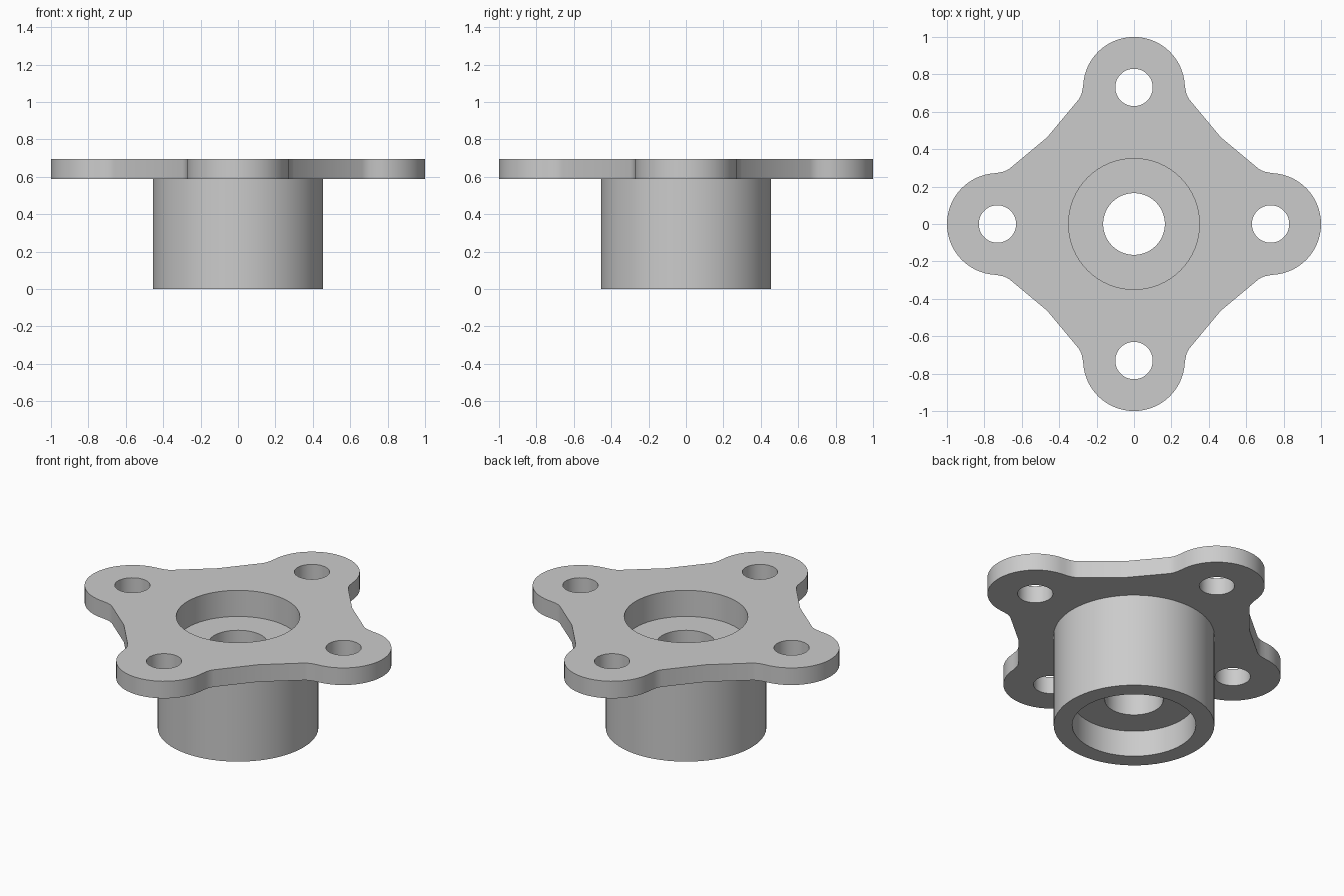
import bpy
import bmesh
import math

if "Cube" in bpy.data.objects:
    bpy.data.objects.remove(bpy.data.objects["Cube"], do_unlink=True)

TOP, PLATE_BOTTOM = 0.695, 0.588
LOBE_R, LOBE_X = 0.272, 0.728

grey = bpy.data.materials.new("machined grey")
grey.use_nodes = True
grey.diffuse_color = (0.6, 0.6, 0.6, 1)
grey.node_tree.nodes["Principled BSDF"].inputs["Base Color"].default_value = (0.6, 0.6, 0.6, 1)


def prism(name, points, z0, z1):
    """Extrude a flat outline from z0 to z1."""
    bm = bmesh.new()
    face = bm.faces.new([bm.verts.new((x, y, z0)) for x, y in points])
    geom = bmesh.ops.extrude_face_region(bm, geom=[face])["geom"]
    for v in geom:
        if isinstance(v, bmesh.types.BMVert):
            v.co.z = z1
    bmesh.ops.recalc_face_normals(bm, faces=bm.faces)
    mesh = bpy.data.meshes.new(name)
    bm.to_mesh(mesh)
    bm.free()
    mesh.materials.append(grey)
    obj = bpy.data.objects.new(name, mesh)
    bpy.context.collection.objects.link(obj)
    return obj


def circle(radius, cx=0, cy=0, n=64):
    return [(cx + radius * math.cos(math.tau * i / n),
             cy + radius * math.sin(math.tau * i / n)) for i in range(n)]


def combine(target, other, operation):
    """Apply a boolean and discard the tool body."""
    mod = target.modifiers.new(operation.lower(), "BOOLEAN")
    mod.operation, mod.solver, mod.object = operation, "EXACT", other
    bpy.context.view_layer.objects.active = target
    bpy.ops.object.modifier_apply(modifier=mod.name)
    bpy.data.objects.remove(other, do_unlink=True)


# Plate outline: one rounded lobe with its fillets, repeated four times
lobe = [(LOBE_X + LOBE_R * math.cos(a), LOBE_R * math.sin(a))
        for a in (math.radians(-87 + 174 * i / 32) for i in range(33))]
fillet = [(0.705, 0.278), (0.682, 0.286), (0.664, 0.297)]
quarter = [(x, -y) for x, y in reversed(fillet)] + lobe + fillet + [(0.464, 0.464)]
outline = []
for k in range(4):
    c, s = round(math.cos(k * math.pi / 2)), round(math.sin(k * math.pi / 2))
    outline += [(c * x - s * y, s * x + c * y) for x, y in quarter]

# Flange plate joined to the round hub
flange = prism("flanged_hub", outline, PLATE_BOTTOM, TOP)
combine(flange, prism("hub", circle(0.455), 0, PLATE_BOTTOM + 0.05), "UNION")

# Through bore with a bearing seat at each end
combine(flange, prism("bore", circle(0.165), -0.1, 1), "DIFFERENCE")
combine(flange, prism("top_seat", circle(0.35), TOP - 0.163, 1), "DIFFERENCE")
combine(flange, prism("bottom_seat", circle(0.35), -0.1, 0.163), "DIFFERENCE")

# Bolt holes
for k in range(4):
    a = k * math.pi / 2
    hole = circle(0.1, 0.73 * math.cos(a), 0.73 * math.sin(a), 48)
    combine(flange, prism("bolt_hole", hole, 0.4, 1), "DIFFERENCE")

# Smooth round walls, crisp rims
bpy.ops.object.select_all(action="DESELECT")
flange.select_set(True)
bpy.context.view_layer.objects.active = flange
bpy.ops.object.shade_smooth_by_angle(angle=math.radians(30))
